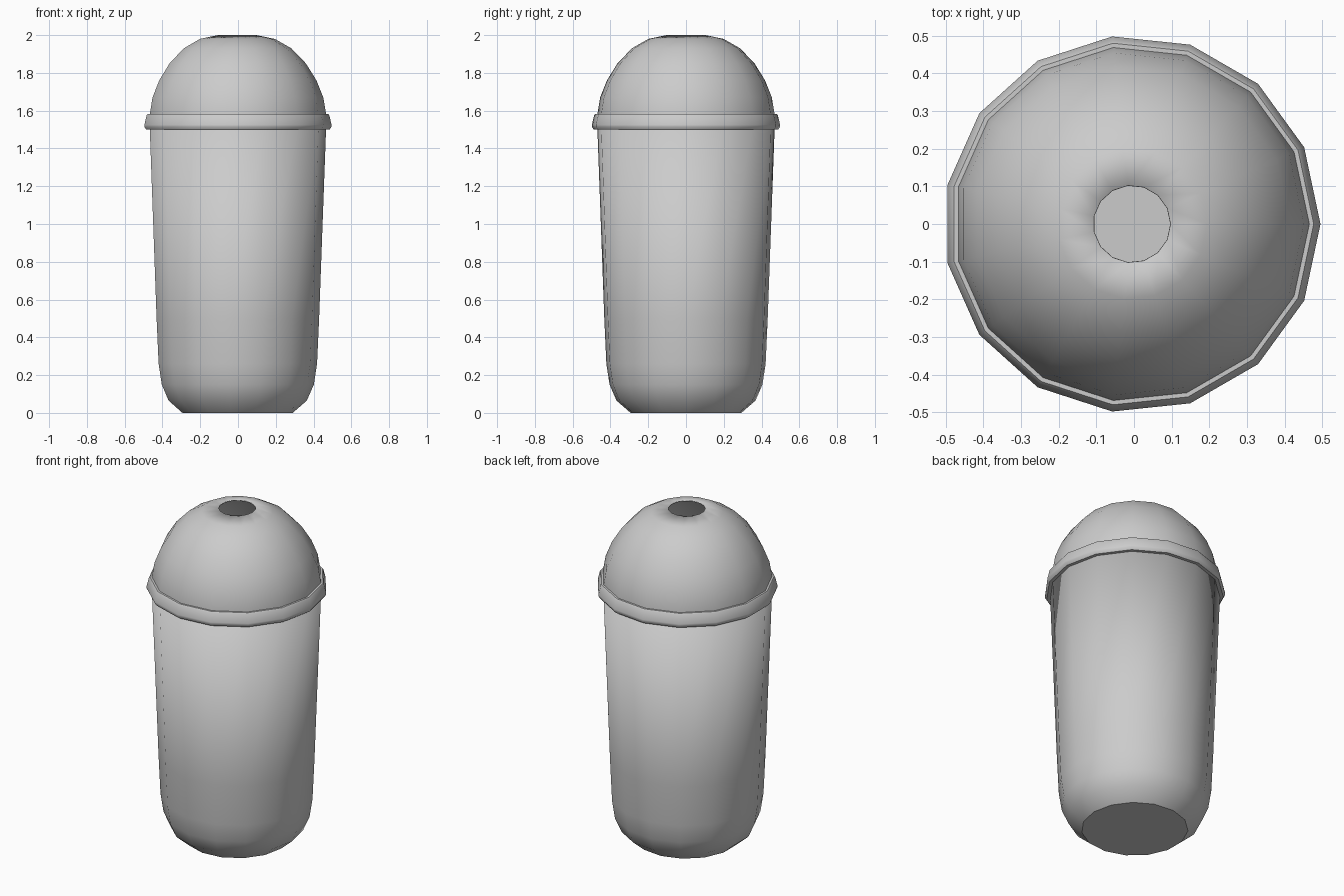
import bpy, bmesh
from math import cos, sin, tau, radians

if "Cube" in bpy.data.objects:
    bpy.data.objects.remove(bpy.data.objects["Cube"])

SIDES = 15
CENTRE_X = -0.0055  # odd side count: shifts the bounds back to centre


def revolve(name, profile, floor=False, loop=False, thickness=0.0):
    """Spin an (r, z) profile, listed bottom to top on the outside."""
    bm = bmesh.new()
    rings = [[bm.verts.new((CENTRE_X + r * cos(tau * i / SIDES),
                            r * sin(tau * i / SIDES), z))
              for i in range(SIDES)] for r, z in profile]
    pairs = list(zip(rings, rings[1:]))
    if loop:
        pairs.append((rings[-1], rings[0]))
    for a, b in pairs:
        for i in range(SIDES):
            j = (i + 1) % SIDES
            bm.faces.new((a[i], a[j], b[j], b[i]))
    if floor:
        bm.faces.new(rings[0][::-1])
    mesh = bpy.data.meshes.new(name)
    bm.to_mesh(mesh)
    bm.free()
    obj = bpy.data.objects.new(name, mesh)
    bpy.context.collection.objects.link(obj)
    if thickness:
        shell = obj.modifiers.new("wall", 'SOLIDIFY')
        shell.thickness = thickness
        shell.offset = -1
    bpy.ops.object.select_all(action='DESELECT')
    obj.select_set(True)
    bpy.context.view_layer.objects.active = obj
    bpy.ops.object.shade_smooth_by_angle(angle=radians(35))
    return obj


# Tapered cup with a rounded foot and flat floor
revolve("cup_body", [(0.295, 0), (0.37, 0.065), (0.407, 0.15), (0.424, 0.26),
                     (0.435, 0.50), (0.472, 1.51)],
        floor=True, thickness=0.008)

# Domed lid with an open straw hole
revolve("dome_lid", [(0.472, 1.51), (0.472, 1.58), (0.457, 1.67), (0.421, 1.76),
                     (0.365, 1.85), (0.288, 1.93), (0.20, 1.98), (0.103, 2.0)],
        thickness=0.005)

# Flared rim band where lid meets cup
revolve("lid_rim", [(0.465, 1.5), (0.491, 1.5), (0.501, 1.515), (0.501, 1.525),
                    (0.489, 1.575), (0.483, 1.583), (0.465, 1.583)],
        loop=True)
